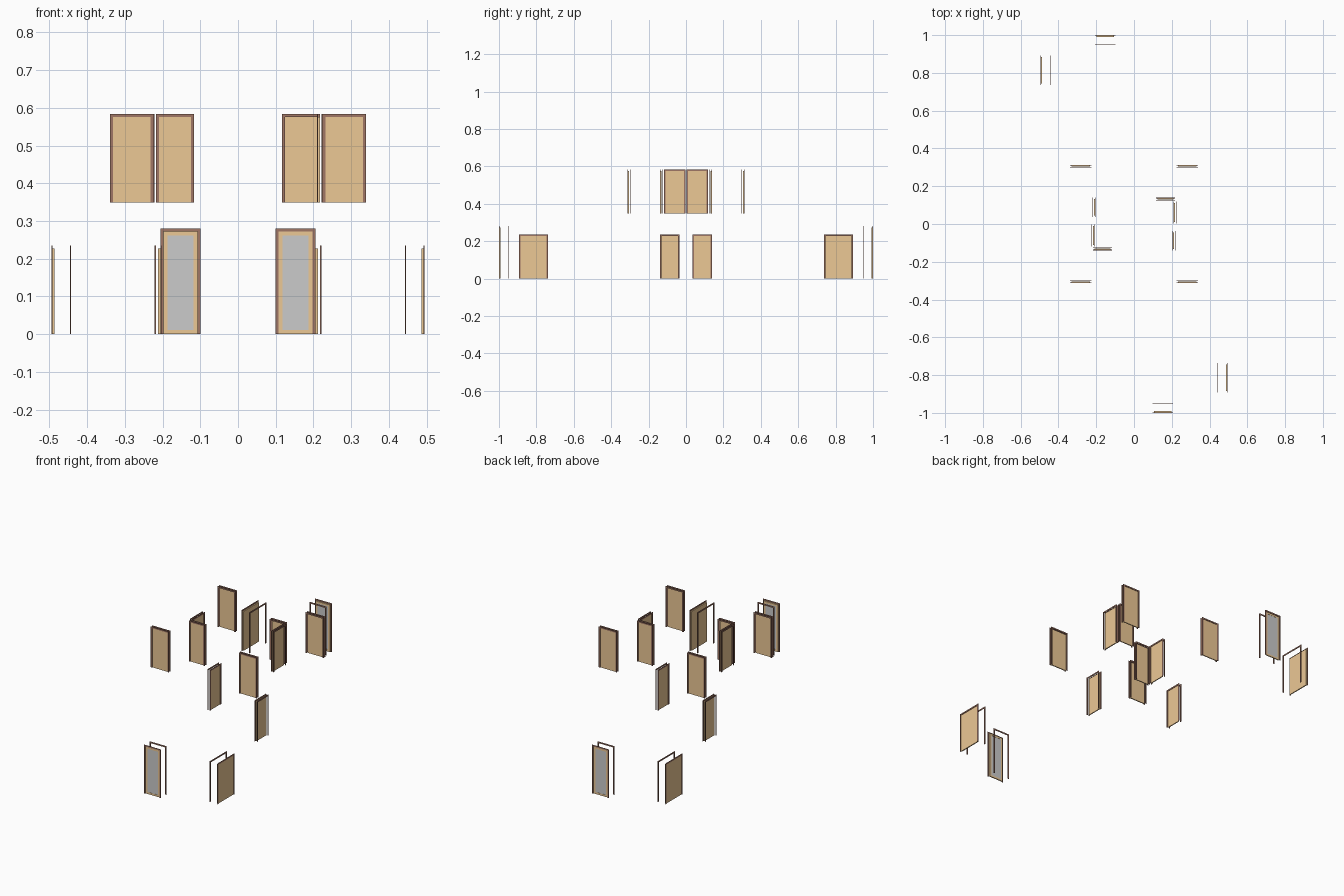
import bpy, bmesh
from mathutils import Vector

if "Cube" in bpy.data.objects:
    bpy.data.objects.remove(bpy.data.objects["Cube"])


def material(name, color):
    m = bpy.data.materials.new(name)
    m.diffuse_color = color
    m.use_nodes = True
    m.node_tree.nodes["Principled BSDF"].inputs["Base Color"].default_value = m.diffuse_color
    return m


WOOD = material("light_wood", (0.84, 0.58, 0.30, 1))
TRIM = material("dark_trim", (0.35, 0.18, 0.13, 1))
TW = 0.008   # trim face width
TT = 0.003   # trim thickness


def prism(name, outline, d0, d1, axis, sign, mat=None):
    """Extrude a (u, z) outline from depth d0 to d1; axis is the facing axis."""
    def place(u, d, z):
        return Vector((d * sign, u * sign, z) if axis == 'x' else (u * sign, d * sign, z))
    bm = bmesh.new()
    face = bm.faces.new([bm.verts.new(place(u, d0, z)) for u, z in outline])
    res = bmesh.ops.extrude_face_region(bm, geom=[face])
    verts = [g for g in res["geom"] if isinstance(g, bmesh.types.BMVert)]
    bmesh.ops.translate(bm, verts=verts, vec=place(0, d1 - d0, 0))
    bmesh.ops.recalc_face_normals(bm, faces=bm.faces)
    me = bpy.data.meshes.new(name)
    bm.to_mesh(me)
    bm.free()
    ob = bpy.data.objects.new(name, me)
    bpy.context.collection.objects.link(ob)
    if mat:
        me.materials.append(mat)


def rect(u0, u1, z0, z1):
    return [(u0, z0), (u1, z0), (u1, z1), (u0, z1)]


def arch(u0, u1, z0, z1, w):
    """Upside-down U: two legs and a head, open at the floor."""
    return [(u0, z0), (u0 + w, z0), (u0 + w, z1 - w), (u1 - w, z1 - w),
            (u1 - w, z0), (u1, z0), (u1, z1), (u0, z1)]


def door(name, axis, sign, u0, u1, z0, z1, face, back, glazed=False):
    """Door leaf behind the trim at depth `face`, second trim at depth `back`."""
    s = 1 if back > face else -1
    outline = arch(u0, u1, z0, z1, TW)
    prism(name + "_face_trim", outline, face, face + s * TT, axis, sign, TRIM)
    prism(name + "_back_trim", outline, back - s * TT, back, axis, sign, TRIM)
    d0, d1 = face + s * TT, face + s * (TT + 0.006)
    a, b, top = u0 + TW, u1 - TW, z1 - TW
    if not glazed:
        prism(name + "_leaf", rect(a, b, z0, top), d0, d1, axis, sign, WOOD)
        return
    # glazed leaf: wooden border around a grey pane
    w = 0.011
    prism(name + "_leaf_border", arch(a, b, z0, top, w), d0, d1, axis, sign, WOOD)
    prism(name + "_leaf_sill", rect(a + w, b - w, z0, z0 + w), d0, d1, axis, sign, WOOD)
    prism(name + "_glass", rect(a + w, b - w, z0 + w, top - w),
          d0 + s * 0.001, d1 - s * 0.001, axis, sign)


# every door repeats turned half a turn about the centre
LOW, HIGH = (0.0, 0.235), (0.349, 0.584)
for tag, sg in (("front", 1), ("rear", -1)):
    door(tag + "_glass_door", 'y', sg, 0.099, 0.206, 0, 0.28, -1.0, -0.947, True)
    door(tag + "_side_door", 'x', sg, -0.892, -0.737, *LOW, 0.495, 0.443)
    door(tag + "_lower_hall_door", 'x', sg, -0.14, -0.036, *LOW, 0.203, 0.221)
    door(tag + "_upper_hall_door", 'x', sg, 0.003, 0.118, *HIGH, 0.209, 0.225)
    door(tag + "_upper_landing_door", 'y', sg, 0.117, 0.217, *HIGH, 0.139, 0.122)
    door(tag + "_upper_room_door_a", 'y', sg, 0.224, 0.339, *HIGH, 0.313, 0.297)
    door(tag + "_upper_room_door_b", 'y', sg, -0.339, -0.224, *HIGH, 0.313, 0.297)
